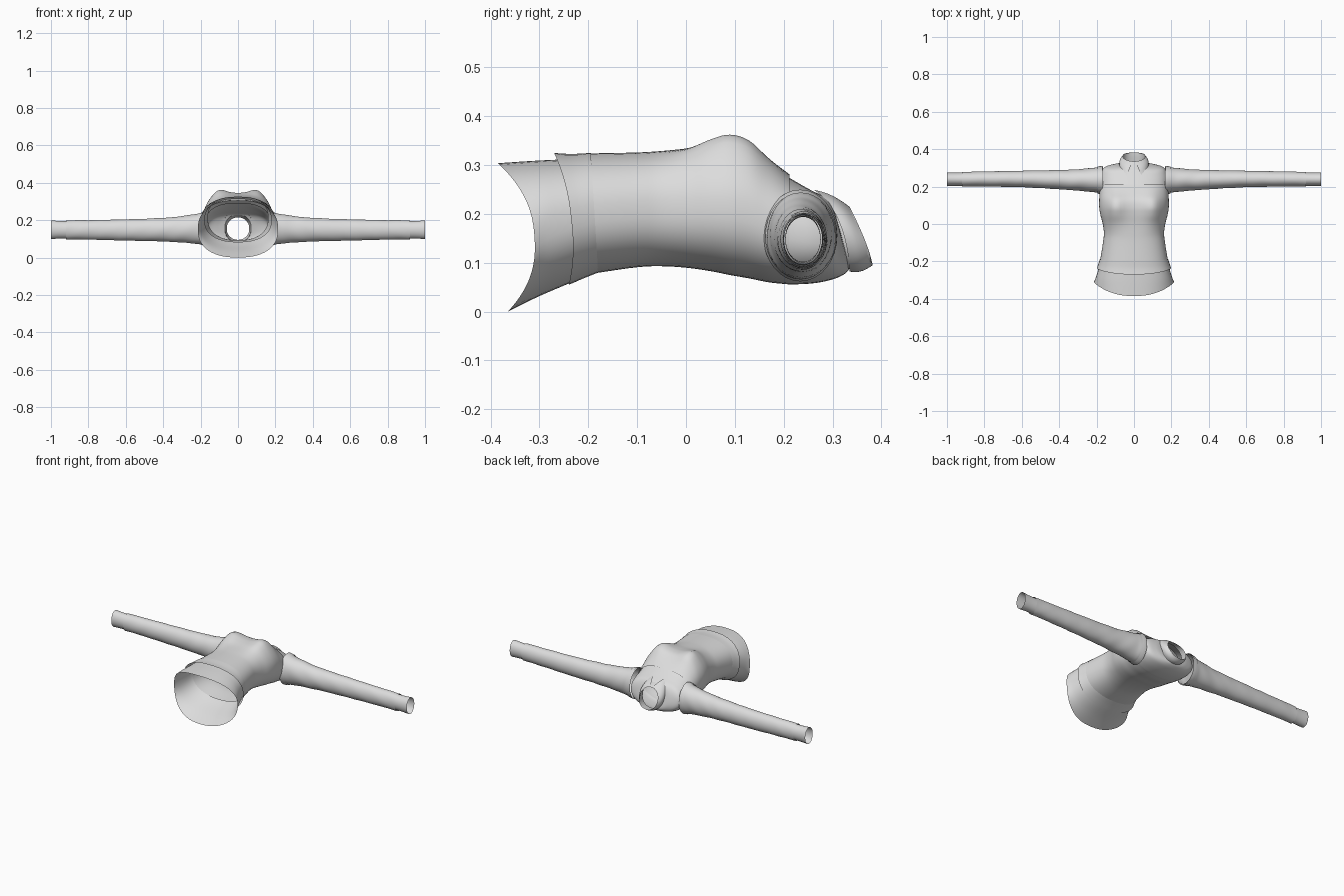
import bpy, bmesh, math

if "Cube" in bpy.data.objects:
    bpy.data.objects.remove(bpy.data.objects["Cube"])

fabric = bpy.data.materials.new("light grey fabric")
fabric.diffuse_color = (0.72, 0.72, 0.72, 1)
fabric.use_nodes = True
fabric.node_tree.nodes["Principled BSDF"].inputs["Base Color"].default_value = fabric.diffuse_color


def smooth_sections(sections, steps=5):
    """Catmull-Rom interpolation between section tuples."""
    out = []
    n = len(sections)
    for i in range(n - 1):
        a, b = sections[max(i - 1, 0)], sections[i]
        c, d = sections[i + 1], sections[min(i + 2, n - 1)]
        for k in range(steps):
            t = k / steps
            out.append(tuple(
                q + 0.5 * t * (r - p + t * (2 * p - 5 * q + 4 * r - s + t * (3 * (q - r) + s - p)))
                for p, q, r, s in zip(a, b, c, d)))
    out.append(sections[-1])
    return out


def skin(name, rings, closed=True):
    """Bridge consecutive rings of points into an open shell."""
    bm = bmesh.new()
    rows = [[bm.verts.new(p) for p in ring] for ring in rings]
    n = len(rows[0])
    for a, b in zip(rows, rows[1:]):
        for i in range(n if closed else n - 1):
            j = (i + 1) % n
            bm.faces.new((a[i], a[j], b[j], b[i]))
    bmesh.ops.recalc_face_normals(bm, faces=bm.faces)
    mesh = bpy.data.meshes.new(name)
    bm.to_mesh(mesh)
    bm.free()
    mesh.materials.append(fabric)
    obj = bpy.data.objects.new(name, mesh)
    bpy.context.collection.objects.link(obj)
    bpy.ops.object.select_all(action='DESELECT')
    obj.select_set(True)
    bpy.context.view_layer.objects.active = obj
    bpy.ops.object.shade_smooth_by_angle(angle=math.radians(50))
    return obj


def power(v, e):
    return math.copysign(abs(v) ** e, v)


def body_ring(s, count=56):
    """Section: y at chest, y at back, half width, z back, z chest, side shift, bust."""
    y_top, y_bot, hw, z0, z1, side, bust = s
    ring = []
    for i in range(count):
        a = 2 * math.pi * i / count
        c, sn = math.cos(a), math.sin(a)
        x = hw * power(c, 0.85)
        u = power(sn, 0.85)
        z = (z0 + z1) / 2 + (z1 - z0) / 2 * u
        if sn > 0:
            z += bust * math.exp(-((abs(x) - 0.105) / 0.05) ** 2) * min(1, sn * 2)
        y = (y_top + y_bot) / 2 + (y_top - y_bot) / 2 * u + side * c * c
        ring.append((x, y, z))
    return ring


def body(name, sections):
    return skin(name, [body_ring(s) for s in smooth_sections(sections)])


# Flared shirt tail below the sweater
body("shirt_tail", [
    (-0.385, -0.365, 0.215, 0.0, 0.304, 0.065, 0),
    (-0.31, -0.30, 0.204, 0.032, 0.309, 0.02, 0),
    (-0.25, -0.23, 0.190, 0.062, 0.312, 0, 0),
    (-0.19, -0.185, 0.178, 0.084, 0.316, 0, 0)])

# Sweater hem band
body("hem_band", [
    (-0.27, -0.24, 0.199, 0.055, 0.325, 0.02, 0),
    (-0.235, -0.21, 0.191, 0.068, 0.323, 0.008, 0),
    (-0.195, -0.18, 0.182, 0.080, 0.325, 0, 0)])

# Sweater body up to the chest line
body("sweater_body", [
    (-0.20, -0.185, 0.181, 0.079, 0.324, 0, 0),
    (-0.10, -0.10, 0.166, 0.091, 0.326, 0, 0),
    (-0.05, -0.05, 0.161, 0.093, 0.329, 0, 0.002),
    (0.00, 0.00, 0.167, 0.090, 0.334, 0, 0.010),
    (0.05, 0.05, 0.180, 0.083, 0.342, 0, 0.024),
    (0.09, 0.09, 0.186, 0.075, 0.345, 0, 0.031),
    (0.13, 0.13, 0.186, 0.068, 0.338, 0, 0.025),
    (0.17, 0.17, 0.184, 0.060, 0.312, 0, 0.012),
    (0.212, 0.21, 0.182, 0.056, 0.281, 0, 0.003)])

# Shirt yoke from the chest line to the neck
body("shirt_yoke", [
    (0.185, 0.185, 0.178, 0.060, 0.292, 0, 0.002),
    (0.212, 0.21, 0.180, 0.056, 0.274, 0, 0),
    (0.25, 0.26, 0.178, 0.058, 0.252, 0.006, 0),
    (0.272, 0.30, 0.160, 0.066, 0.241, 0.014, 0),
    (0.287, 0.323, 0.110, 0.076, 0.234, 0.010, 0),
    (0.295, 0.333, 0.070, 0.085, 0.228, 0.004, 0)])

# Collar stand
body("collar_stand", [
    (0.293, 0.330, 0.070, 0.086, 0.228, 0.004, 0),
    (0.318, 0.360, 0.064, 0.092, 0.220, 0.004, 0),
    (0.335, 0.381, 0.060, 0.095, 0.214, 0.004, 0)])

# Folded collar with two pointed tips, open at the front
collar = []
for r in range(6):
    t = r / 5
    row = []
    for i in range(49):
        u = -1 + i / 24
        pi_in, pi_out = u * math.pi * 0.97, u * math.pi * 0.84
        s = (1 - math.cos(pi_in)) / 2
        rim = (0.061 * math.sin(pi_in), 0.382 - 0.047 * s ** 1.3, 0.155 - 0.060 * math.cos(pi_in))
        edge = (0.079 * math.sin(pi_out), 0.335 - 0.073 * abs(u) ** 3,
                0.167 - 0.085 * math.cos(pi_out) + 0.008 * u ** 4)
        p = [a + (b - a) * t for a, b in zip(rim, edge)]
        bulge = 0.006 * math.sin(math.pi * t)
        p[0] += bulge * math.sin(pi_in)
        p[2] -= bulge * math.cos(pi_in)
        row.append(p)
    collar.append(row)
skin("collar", collar, closed=False)


def sleeve_part(name, side, sections, wrinkle=0.0):
    """Section: x, y low, y high, z low, z high."""
    rings = []
    for x, y0, y1, z0, z1 in smooth_sections(sections, 6):
        ring = []
        for i in range(32):
            a = 2 * math.pi * i / 32
            k = 1 + wrinkle * math.sin(x * 55 + 2 * math.sin(a)) * math.sin(a * 2 + x * 9)
            ring.append((side * x,
                         (y0 + y1) / 2 + (y1 - y0) / 2 * k * math.cos(a),
                         (z0 + z1) / 2 + (z1 - z0) / 2 * k * math.sin(a)))
        rings.append(ring)
    skin(name, rings)


for label, side in (("left", -1), ("right", 1)):
    # Long tapering sleeve
    sleeve_part(label + "_sleeve", side, [
        (0.165, 0.165, 0.306, 0.066, 0.243),
        (0.195, 0.166, 0.304, 0.069, 0.240),
        (0.23, 0.172, 0.299, 0.075, 0.233),
        (0.31, 0.179, 0.292, 0.081, 0.220),
        (0.42, 0.187, 0.288, 0.087, 0.211),
        (0.60, 0.197, 0.285, 0.091, 0.204),
        (0.80, 0.200, 0.281, 0.096, 0.200),
        (0.92, 0.200, 0.279, 0.097, 0.199)], 0.018)
    # Narrower cuff
    sleeve_part(label + "_cuff", side, [
        (0.90, 0.204, 0.276, 0.102, 0.194),
        (0.95, 0.204, 0.275, 0.102, 0.195),
        (1.00, 0.203, 0.276, 0.099, 0.199)])
    # Armhole seam band
    sleeve_part(label + "_armhole_band", side, [
        (0.168, 0.158, 0.310, 0.062, 0.250),
        (0.182, 0.160, 0.309, 0.064, 0.247),
        (0.196, 0.163, 0.307, 0.067, 0.243)])
